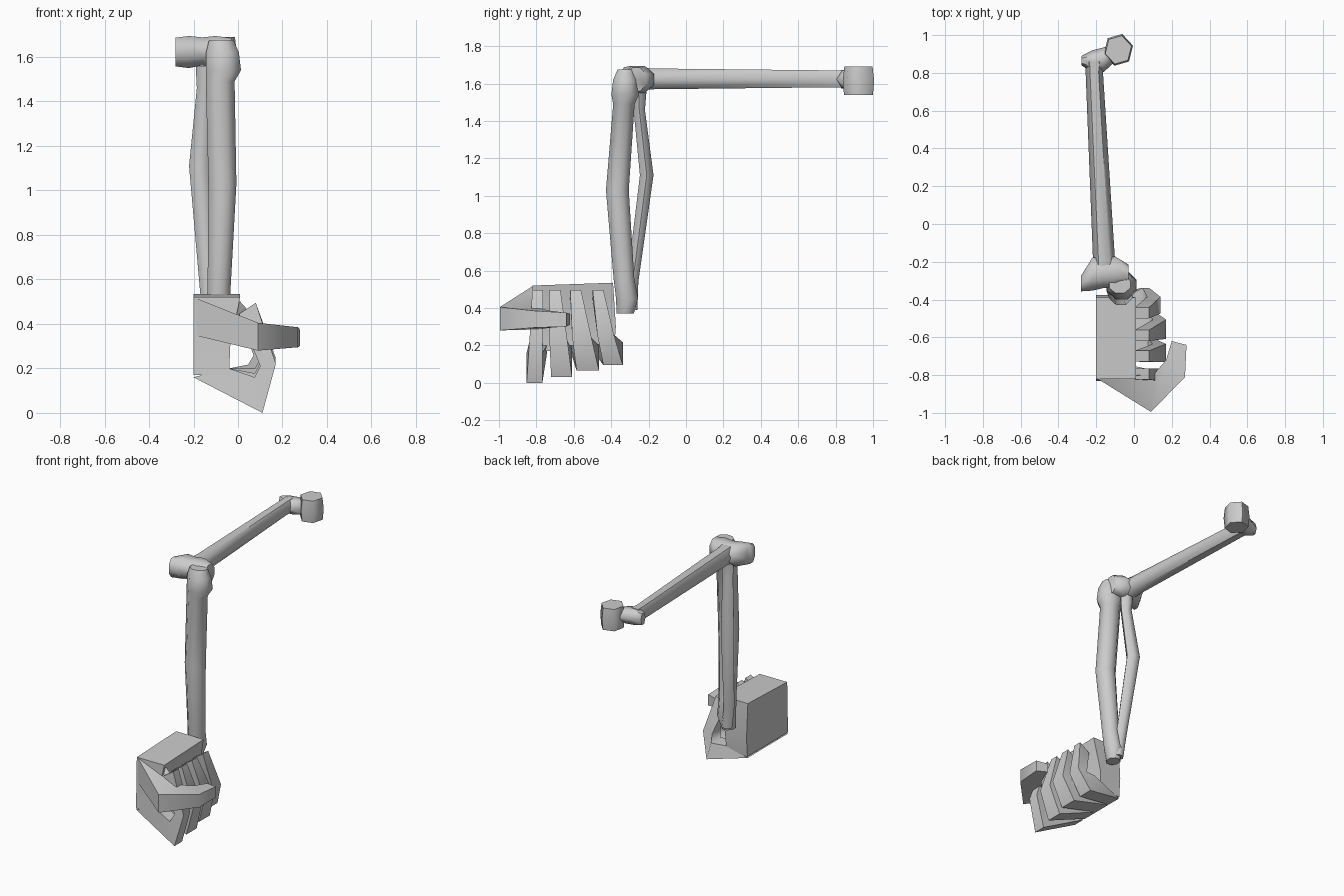
import bpy, bmesh, math


def finish(name, rings):
    """Skin a list of equal-length vertex rings and cap both ends."""
    bm = bmesh.new()
    vs = [[bm.verts.new(p) for p in ring] for ring in rings]
    n = len(vs[0])
    for a, b in zip(vs, vs[1:]):
        for i in range(n):
            j = (i + 1) % n
            bm.faces.new((a[i], a[j], b[j], b[i]))
    bm.faces.new(vs[0])
    bm.faces.new(vs[-1])
    bmesh.ops.recalc_face_normals(bm, faces=bm.faces)
    me = bpy.data.meshes.new(name)
    bm.to_mesh(me)
    bm.free()
    ob = bpy.data.objects.new(name, me)
    bpy.context.collection.objects.link(ob)
    bpy.ops.object.select_all(action='DESELECT')
    ob.select_set(True)
    bpy.context.view_layer.objects.active = ob
    bpy.ops.object.shade_smooth_by_angle(angle=math.radians(62))
    return ob


def tube(name, axis, stations, sides=6, turn=0.0):
    """Stations are (x, y, z, ra, rb); rings lie square to the axis."""
    u, v = {'x': (1, 2), 'y': (0, 2), 'z': (0, 1)}[axis]
    rings = []
    for *c, ra, rb in stations:
        ring = []
        for i in range(sides):
            t = math.tau * i / sides + turn
            p = list(c)
            p[u] += ra * math.cos(t)
            p[v] += rb * math.sin(t)
            ring.append(p)
        rings.append(ring)
    return finish(name, rings)


# upper arm bone
tube('upper_arm_shaft', 'y', [(-0.155, -0.25, 1.625, .065, .07), (-0.16, -0.17, 1.625, .058, .064),
                              (-0.21, 0.80, 1.625, .046, .052), (-0.21, 0.86, 1.625, .05, .055)])
tube('upper_arm_elbow_end', 'x', [(-0.28, -0.315, 1.622, .045, .07), (-0.22, -0.265, 1.622, .095, .078),
                                  (-0.16, -0.26, 1.625, .085, .068), (-0.10, -0.255, 1.622, .09, .078),
                                  (-0.03, -0.265, 1.622, .055, .068)], 8, math.pi / 8)
tube('upper_arm_neck', 'x', [(-0.278, 0.865, 1.622, .025, .045), (-0.22, 0.86, 1.622, .06, .055),
                             (-0.16, 0.87, 1.622, .065, .055), (-0.10, 0.91, 1.615, .05, .05)])
tube('upper_arm_head', 'z', [(-0.083, 0.922, 1.54, .074, .080), (-0.083, 0.922, 1.615, .080, .087),
                             (-0.083, 0.922, 1.69, .072, .078)], 6, math.pi / 12)

# forearm bones
tube('forearm_thick_bone', 'z', [(-0.10, -0.325, 0.37, .045, .05), (-0.09, -0.315, 0.45, .06, .064),
                                 (-0.085, -0.332, 0.56, .056, .06), (-0.07, -0.367, 1.03, .068, .066),
                                 (-0.08, -0.332, 1.49, .07, .062), (-0.065, -0.325, 1.54, .085, .08),
                                 (-0.07, -0.325, 1.62, .08, .07), (-0.075, -0.32, 1.675, .06, .05)], 8, math.pi / 8)
tube('forearm_thin_bone', 'z', [(-0.11, -0.29, 0.39, .04, .035), (-0.13, -0.285, 0.54, .04, .035),
                                (-0.17, -0.21, 1.11, .05, .042), (-0.145, -0.25, 1.46, .04, .035),
                                (-0.145, -0.25, 1.56, .045, .045)])


# palm
def slab(x0, x1, y0, y1, z):
    return [(x0, y0, z), (x1, y0, z), (x1, y1, z), (x0, y1, z)]


finish('palm', [slab(-0.2, -0.04, -0.83, -0.385, 0.17), slab(-0.2, -0.035, -0.825, -0.375, 0.30),
                [(-0.2, -0.82, .52), (.01, -0.82, .52), (.01, -0.39, .535), (-0.2, -0.39, .535)]])

# four curled fingers: y at base, knuckle and tip, half width, upward shift
for i, (yb, yk, yt, w, lift) in enumerate([(-.785, -.81, -.793, .042, 0), (-.67, -.665, -.70, .056, .03),
                                          (-.555, -.525, -.59, .06, .065), (-.44, -.39, -.47, .052, .095)]):
    dx = -0.03 if i == 3 else 0
    ym = (yk + yt) / 2
    path = [((-.2, .16), (-.04, .20), yb, w), ((.11 + dx, lift), (.075 + dx, .16 + lift * .6), yk, w),
            ((.17 + dx, .22 + lift * .4), (.10 + dx, .21 + lift * .5), ym, w * .85),
            ((.08, .495), (.005, .445), yt, .029)]
    finish('finger_%d' % (i + 1), [[(o[0], y - h, o[1]), (o[0], y + h, o[1]), (n[0], y + h, n[1]), (n[0], y - h, n[1])]
                                   for o, n, y, h in path])

# thumb: outer and inner xy corner, then lower and upper z
thumb = [((-.2, -.815), (.01, -.80), .35, .52, .33, .50), ((.09, -.995), (.10, -.80), .28, .405, .285, .40),
         ((.27, -.81), (.17, -.72), .295, .385, .295, .385), ((.278, -.64), (.20, -.62), .30, .375, .31, .37)]
finish('thumb', [[(*o, a), (*o, b), (*n, d), (*n, c)] for o, n, a, b, c, d in thumb])
